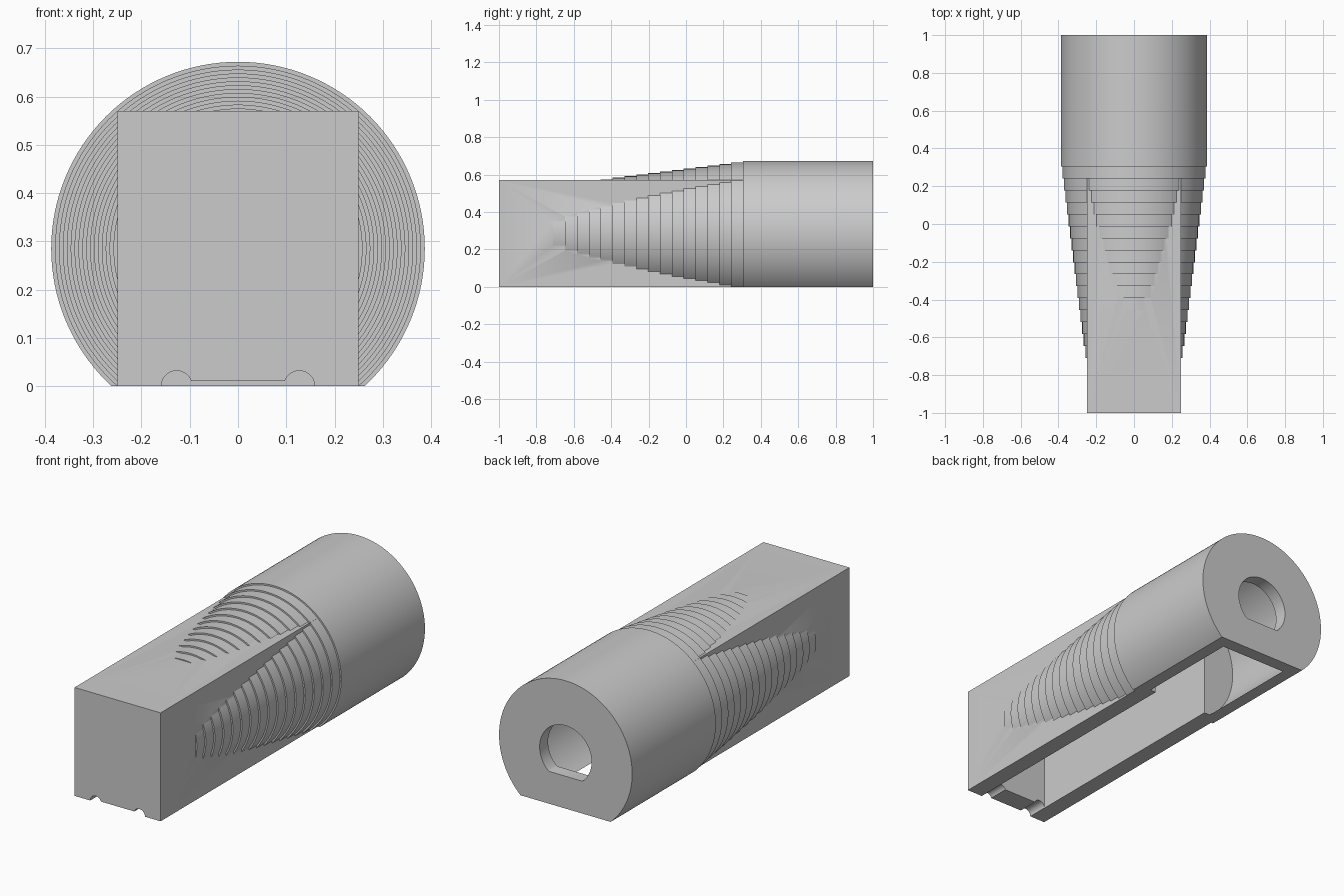
import bpy, bmesh, math

cube = bpy.data.objects.get("Cube")
if cube:
    bpy.data.objects.remove(cube)

AXIS_Z = 0.285      # height of the barrel axis
BARREL_R = 0.387

grey = bpy.data.materials.new("plain_grey")
grey.use_nodes = True
colour = (0.6, 0.6, 0.6, 1)
grey.diffuse_color = colour
grey.node_tree.nodes["Principled BSDF"].inputs["Base Color"].default_value = colour


def circle(r, x=0, z=AXIS_Z, n=128):
    return [(x + r * math.cos(2 * math.pi * i / n),
             z + r * math.sin(2 * math.pi * i / n)) for i in range(n)]


def rect(half_x, z0, z1):
    return [(-half_x, z0), (half_x, z0), (half_x, z1), (-half_x, z1)]


def loft(name, sections):
    """Closed solid through (y, outline) sections, outlines in x and z."""
    bm = bmesh.new()
    loops = [[bm.verts.new((x, y, z)) for x, z in outline] for y, outline in sections]
    for a, b in zip(loops, loops[1:]):
        for i in range(len(a)):
            j = (i + 1) % len(a)
            bm.faces.new((a[i], a[j], b[j], b[i]))
    bm.faces.new(loops[0])
    bm.faces.new(loops[-1])
    bmesh.ops.recalc_face_normals(bm, faces=bm.faces)
    mesh = bpy.data.meshes.new(name)
    bm.to_mesh(mesh)
    bm.free()
    mesh.materials.append(grey)
    obj = bpy.data.objects.new(name, mesh)
    bpy.context.collection.objects.link(obj)
    return obj


def prism(name, outline, y0, y1):
    return loft(name, [(y0, outline), (y1, outline)])


def combine(target, tool, operation):
    tool.hide_render = True
    bpy.context.view_layer.objects.active = target
    mod = target.modifiers.new("combine", 'BOOLEAN')
    mod.operation = operation
    mod.solver = 'EXACT'
    mod.object = tool
    bpy.ops.object.modifier_apply(modifier=mod.name)
    bpy.data.objects.remove(tool)


# Square front body
body = prism("housing", rect(0.25, -0.2, 0.57), -1, 0.6)

# Round barrel with a stepped taper towards the front
steps, y_first, y_last, r_first = 16, -0.71, 0.305, 0.258
sections = []
for k in range(steps + 1):
    t = k / steps
    y = y_first + t * (y_last - y_first)
    y_next = y + (y_last - y_first) / steps if k < steps else 1
    ring = circle(r_first + t * (BARREL_R - r_first))
    sections += [(y, ring), (y_next, ring)]
combine(body, loft("stepped_barrel", sections), 'UNION')

# Flat underside
combine(body, prism("underside_cutter", rect(0.6, -0.5, 0), -1.2, 1.2), 'DIFFERENCE')

# Open cavity: narrow box in front, round chamber behind
combine(body, prism("box_cavity", rect(0.16, -0.3, 0.48), -0.89, 0.5), 'DIFFERENCE')
combine(body, prism("round_chamber", circle(0.345), 0.36, 0.93), 'DIFFERENCE')

# Round hole with a flat bottom in the back wall
hole = [(x, max(z, 0.17)) for x, z in circle(0.151)]
hole = [p for i, p in enumerate(hole)
        if p[1] > 0.17 or hole[i - 1][1] > 0.17 or hole[(i + 1) % len(hole)][1] > 0.17]
combine(body, prism("shaft_hole", hole, 0.85, 1.1), 'DIFFERENCE')

# Two wire grooves and a shallow recess under the front wall
combine(body, prism("front_recess", rect(0.12, -0.1, 0.011), -1.1, -0.8), 'DIFFERENCE')
for side in (-1, 1):
    groove = circle(0.032, side * 0.127, 0, 32)
    combine(body, prism("wire_groove", groove, -1.1, -0.8), 'DIFFERENCE')

bpy.ops.object.select_all(action='DESELECT')
body.select_set(True)
bpy.context.view_layer.objects.active = body
bpy.ops.object.shade_smooth_by_angle(angle=math.radians(30))
